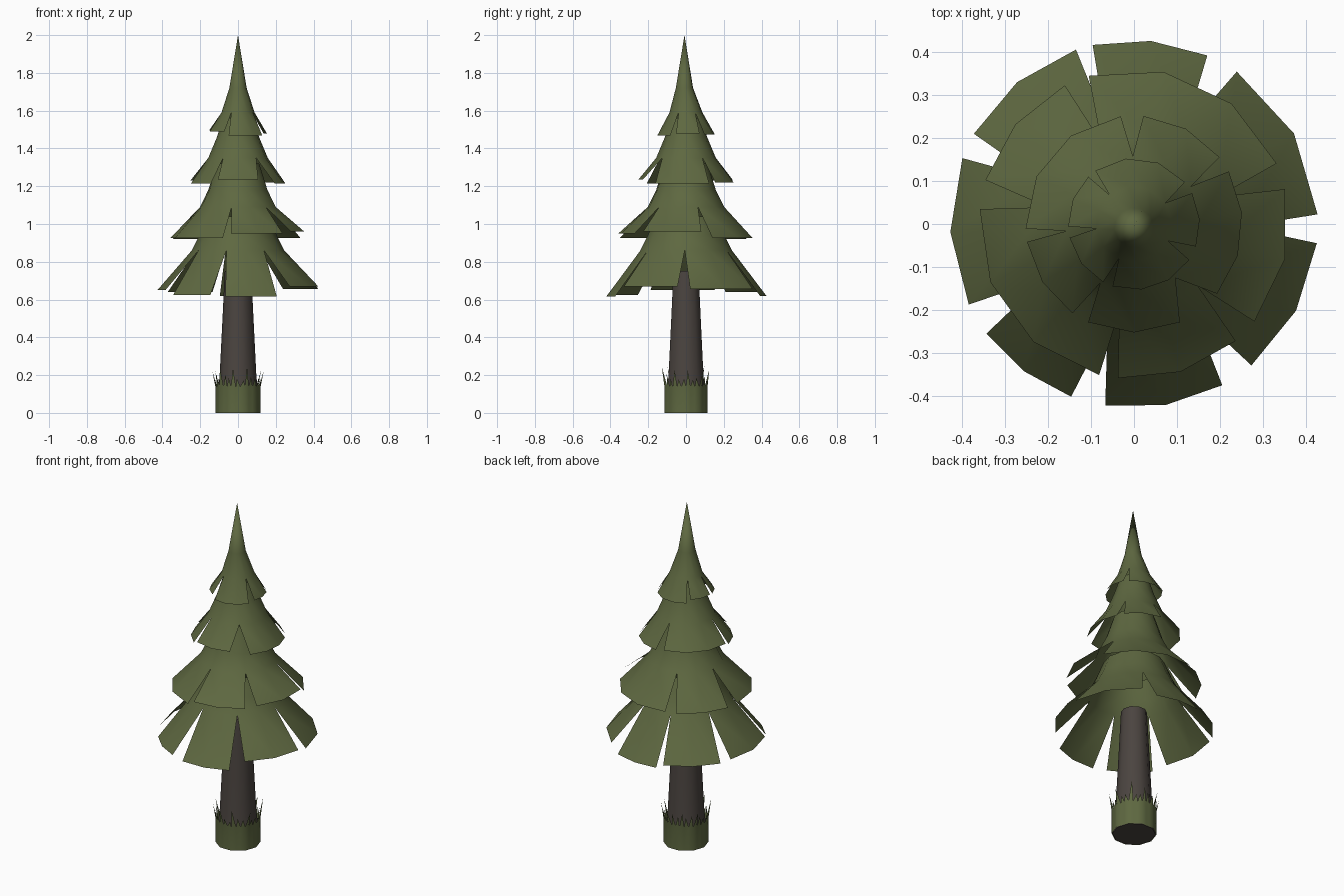
import bpy, bmesh, math, random

if "Cube" in bpy.data.objects:
    bpy.data.objects.remove(bpy.data.objects["Cube"])

random.seed(4)


def material(name, rgb):
    m = bpy.data.materials.new(name)
    m.diffuse_color = (*rgb, 1)
    m.use_nodes = True
    m.node_tree.nodes["Principled BSDF"].inputs["Base Color"].default_value = m.diffuse_color
    return m


GREEN = material("needle green", (0.112, 0.138, 0.052))
BROWN = material("bark brown", (0.070, 0.058, 0.051))


def polar(r, deg, z):
    a = math.radians(deg)
    return (r * math.cos(a), r * math.sin(a), z)


def finish(name, bm, mat, angle):
    bmesh.ops.remove_doubles(bm, verts=bm.verts, dist=0.0005)
    me = bpy.data.meshes.new(name)
    bm.to_mesh(me)
    bm.free()
    me.materials.append(mat)
    ob = bpy.data.objects.new(name, me)
    bpy.context.collection.objects.link(ob)
    bpy.ops.object.select_all(action='DESELECT')
    bpy.context.view_layer.objects.active = ob
    ob.select_set(True)
    bpy.ops.object.shade_smooth_by_angle(angle=math.radians(angle))
    return ob


def tier(name, rings, hem_r, lobes):
    """Open skirt: shared rings down to the slit tops, then separate lobes.
    rings: (radius, z) from top; lobes: (start angle, end angle, hem z)."""
    bm = bmesh.new()
    n = len(lobes)
    for k, (a0, a1, hem_z) in enumerate(lobes):
        before = lobes[k - 1][1] - (360 if k == 0 else 0)
        after = lobes[(k + 1) % n][0] + (360 if k == n - 1 else 0)
        m0, m1 = (before + a0) / 2, (a1 + after) / 2
        steps = max(2, round((a1 - a0) / 25))
        columns = []
        for i in range(steps + 1):
            t = i / steps
            col = [bm.verts.new(polar(r, m0 + (m1 - m0) * t, z)) for r, z in rings]
            col.append(bm.verts.new(polar(hem_r, a0 + (a1 - a0) * t, hem_z)))
            columns.append(col)
        for c, d in zip(columns, columns[1:]):
            for j in range(len(rings)):
                if rings[j][0] == 0:
                    bm.faces.new((c[j], c[j + 1], d[j + 1]))
                else:
                    bm.faces.new((c[j], c[j + 1], d[j + 1], d[j]))
    return finish(name, bm, GREEN, 60)


# Four foliage tiers, bottom to top
tier("foliage_bottom", [(0.165, 1.04), (0.205, 0.94), (0.245, 0.86)], 0.427,
     [(3, 56, 0.655), (66.5, 103, 0.62), (108.4, 150.6, 0.64), (159, 206, 0.65),
      (216.6, 250, 0.625), (261, 298.7, 0.617), (309.7, 354, 0.67)])
tier("foliage_lower", [(0.115, 1.32), (0.16, 1.18), (0.205, 1.09)], 0.36,
     [(-39, 13, 0.96), (23, 107, 0.925), (116.5, 163.5, 0.92),
      (174.5, 257, 0.925), (264, 311, 0.95)])
tier("foliage_upper", [(0.08, 1.56), (0.112, 1.46), (0.158, 1.35)], 0.252,
     [(-40, 29, 1.215), (38, 85, 1.22), (97, 182.4, 1.23),
      (189.5, 235.4, 1.215), (245, 295, 1.235)])
tip = tier("foliage_top", [(0, 2.0), (0.046, 1.72), (0.088, 1.59)], 0.153,
           [(-20, 28, 1.48), (39.5, 126, 1.475), (134, 182, 1.495),
            (192, 242, 1.49), (251, 327, 1.468)])
for v in tip.data.vertices:
    if v.co.z > 1.7:
        v.co.y -= 0.008

# Tapered trunk with a closed foot
bm = bmesh.new()
sides = 10
profile = [(0.116, 0), (0.097, 0.2), (0.082, 0.5), (0.07, 0.75)]
rows = [[bm.verts.new(polar(r, 360 * i / sides, z)) for i in range(sides)] for r, z in profile]
for lo, hi in zip(rows, rows[1:]):
    for i in range(sides):
        j = (i + 1) % sides
        bm.faces.new((lo[i], lo[j], hi[j], hi[i]))
bm.faces.new(rows[0][::-1])
bm.faces.new(rows[-1])
finish("trunk", bm, BROWN, 45)

# Mossy band round the foot, with ragged grass blades along its top
bm = bmesh.new()
blades = 30


def band_radius(deg):
    # follows the flat sides of the ten-sided trunk
    return 0.12 * math.cos(math.pi / sides) / math.cos(math.radians(deg % 36 - 18))


for i in range(blades):
    a, b = 360 * i / blades, 360 * (i + 1) / blades
    mid = (a + b) / 2 + random.uniform(-4, 4)
    low = [bm.verts.new(polar(band_radius(d), d, 0)) for d in (a, b)]
    top = [bm.verts.new(polar(band_radius(d), d, 0.14)) for d in (a, b)]
    bm.faces.new((low[0], low[1], top[1], top[0]))
    tall = i % 3 == 0
    height = random.uniform(0.22, 0.26) if tall else random.uniform(0.17, 0.21)
    blade = bm.verts.new(polar(0.137 if tall else 0.122, mid, height))
    bm.faces.new((top[0], top[1], blade))
finish("moss_band", bm, GREEN, 60)
